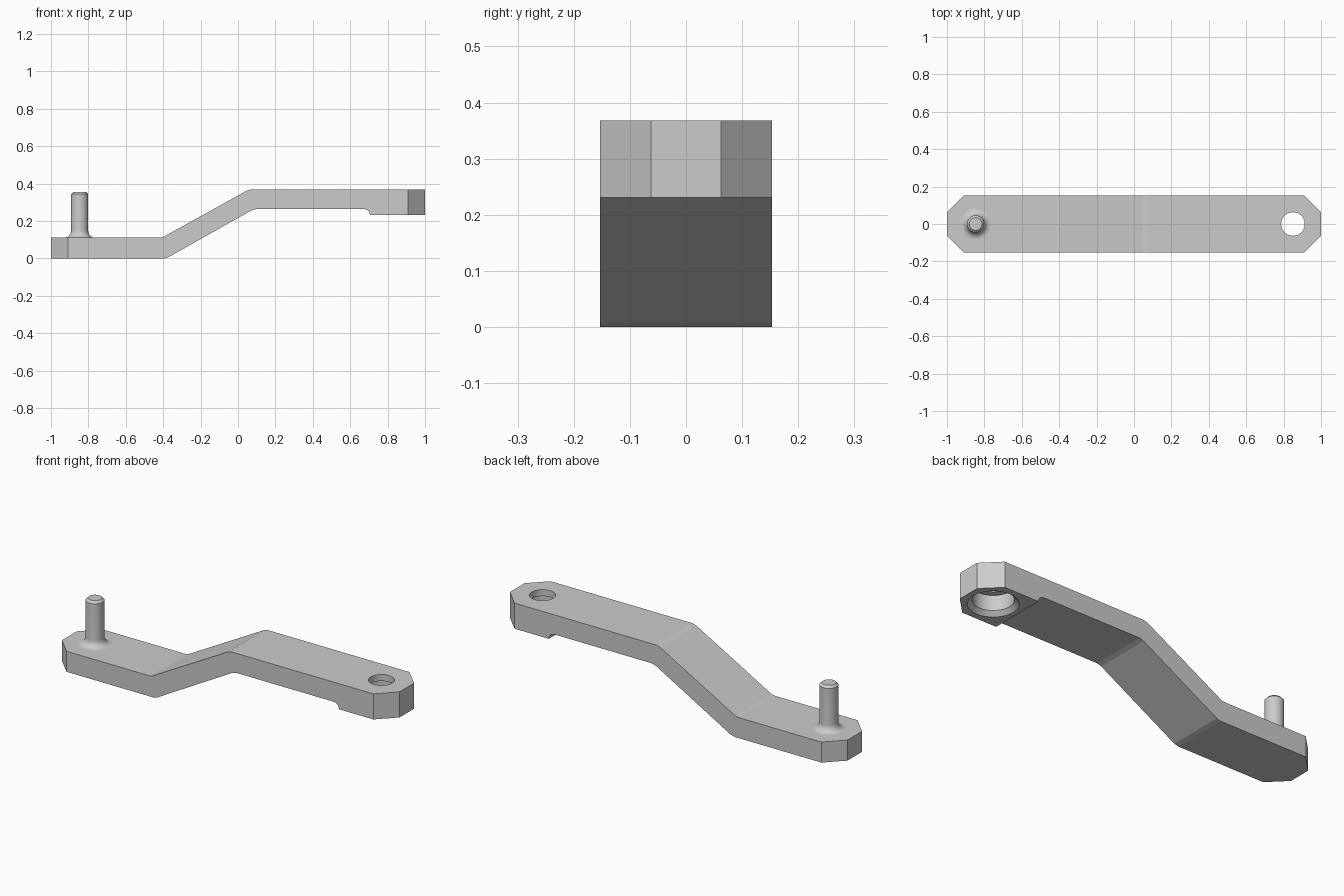
import bpy, bmesh, math

cube = bpy.data.objects.get("Cube")
if cube:
    bpy.data.objects.remove(cube, do_unlink=True)

HALF_WIDTH = 0.153
CHAMFER = 0.091
PIN_X, HOLE_X = -0.847, 0.85

metal = bpy.data.materials.new("grey_metal")
metal.use_nodes = True
GREY = (0.6, 0.6, 0.6, 1)
metal.diffuse_color = GREY
metal.node_tree.nodes["Principled BSDF"].inputs["Base Color"].default_value = GREY


def make_object(name, bm):
    bmesh.ops.recalc_face_normals(bm, faces=bm.faces)
    mesh = bpy.data.meshes.new(name)
    bm.to_mesh(mesh)
    bm.free()
    mesh.materials.append(metal)
    obj = bpy.data.objects.new(name, mesh)
    bpy.context.collection.objects.link(obj)
    return obj


def lathe(name, x, profile, segments=48):
    """Spin (radius, z) points into a capped solid around a vertical axis."""
    bm = bmesh.new()
    rings = []
    for r, z in profile:
        angles = [2 * math.pi * i / segments for i in range(segments)]
        rings.append([bm.verts.new((x + r * math.cos(a), r * math.sin(a), z)) for a in angles])
    for low, high in zip(rings, rings[1:]):
        for i in range(segments):
            j = (i + 1) % segments
            bm.faces.new((low[i], low[j], high[j], high[i]))
    bm.faces.new(rings[0])
    bm.faces.new(rings[-1])
    return make_object(name, bm)


def smooth(obj, degrees):
    bpy.ops.object.select_all(action="DESELECT")
    obj.select_set(True)
    bpy.context.view_layer.objects.active = obj
    bpy.ops.object.shade_smooth_by_angle(angle=math.radians(degrees))


def arc(cx, cz, r, start, end, steps):
    angles = [math.radians(start + (end - start) * i / steps) for i in range(steps + 1)]
    return [(cx + r * math.cos(a), cz + r * math.sin(a)) for a in angles]


# Cranked bar: side profile with softened bends and a thick pad at the raised end
profile = [(-1, 0), (-0.395, 0), (-0.372, 0.006), (0.07, 0.255), (0.095, 0.263)]
profile += arc(0.673, 0.231, 0.032, 90, 0, 10)
profile += [(1, 0.231), (1, 0.368), (0.07, 0.368), (0.045, 0.361),
            (-0.4, 0.114), (-0.418, 0.11), (-1, 0.11)]
bm = bmesh.new()
side = bm.faces.new([bm.verts.new((x, -HALF_WIDTH, z)) for x, z in profile])
extruded = bmesh.ops.extrude_face_region(bm, geom=[side])["geom"]
moved = [g for g in extruded if isinstance(g, bmesh.types.BMVert)]
bmesh.ops.translate(bm, verts=moved, vec=(0, 2 * HALF_WIDTH, 0))
bmesh.ops.recalc_face_normals(bm, faces=bm.faces)

# Chamfer the four upright corners
corners = [e for e in bm.edges
           if all(abs(v.co.x) > 0.999 for v in e.verts)
           and abs(e.verts[0].co.y - e.verts[1].co.y) < 0.001]
bmesh.ops.bevel(bm, geom=corners, offset=CHAMFER, offset_type="OFFSET",
                segments=1, affect="EDGES")
bar = make_object("cranked_bar", bm)

# Stepped hole: narrow at the top, wide below with a countersunk rim
cutter = lathe("hole_cutter", HOLE_X, [(0.14, 0.211), (0.098, 0.253), (0.098, 0.333),
                                       (0.063, 0.333), (0.063, 0.42)])
cutter.hide_render = True
cut = bar.modifiers.new("hole", "BOOLEAN")
cut.object = cutter
cut.operation = "DIFFERENCE"
cut.solver = "EXACT"
bpy.context.view_layer.objects.active = bar
bpy.ops.object.modifier_apply(modifier=cut.name)
bpy.data.objects.remove(cutter, do_unlink=True)
smooth(bar, 10)

# Upright pin with a flared root and a chamfered tip
root = [(0.083 - 0.037 * math.sin(a), 0.147 - 0.037 * math.cos(a))
        for a in (math.radians(10 * i) for i in range(10))]
pin = lathe("pin", PIN_X, [(0.083, 0.1)] + root + [(0.046, 0.343), (0.034, 0.355)])
smooth(pin, 30)
